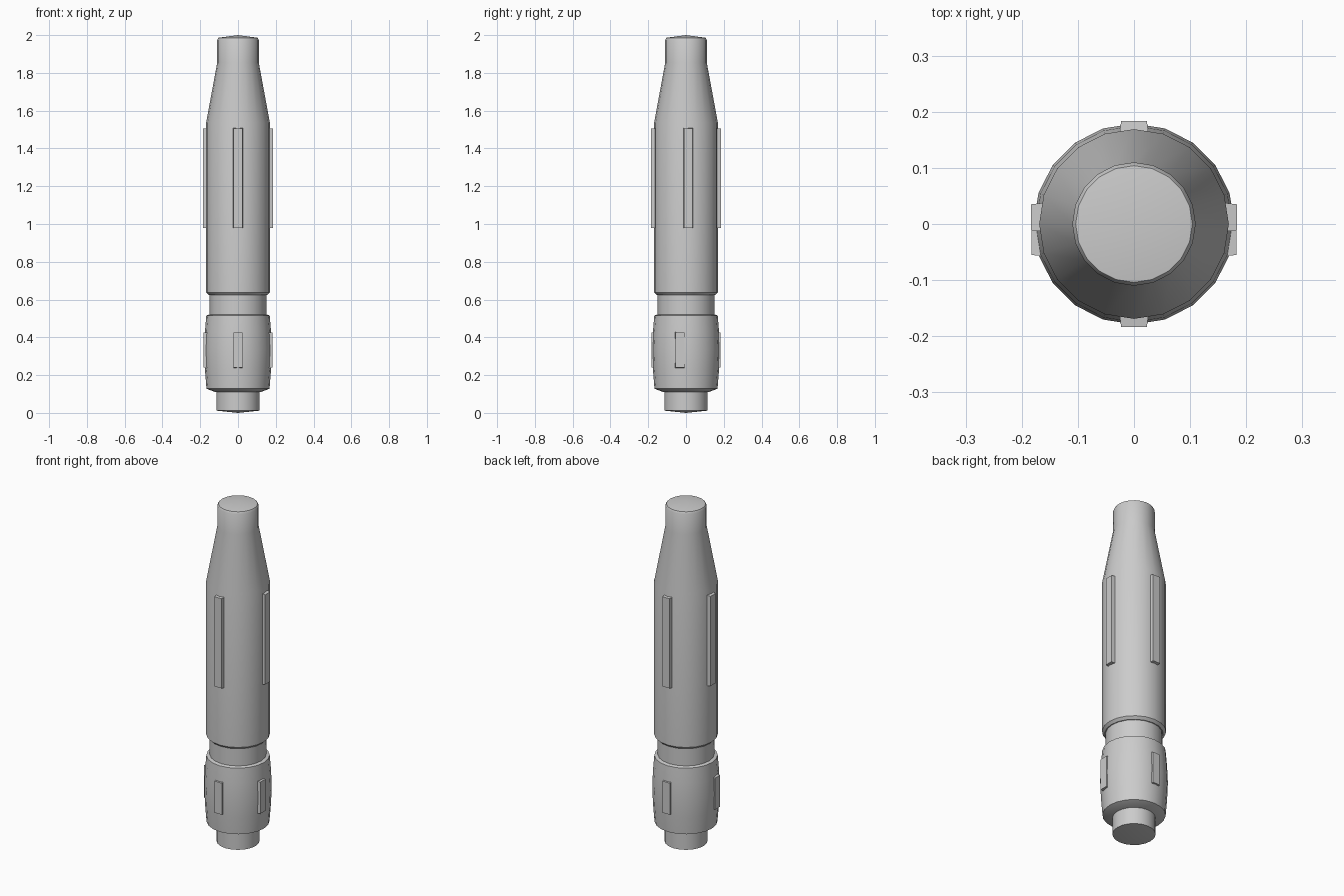
import bpy, bmesh, math

if "Cube" in bpy.data.objects:
    bpy.data.objects.remove(bpy.data.objects["Cube"])

SIDES = 20


def finish(name, bm, smooth):
    bmesh.ops.recalc_face_normals(bm, faces=bm.faces)
    mesh = bpy.data.meshes.new(name)
    bm.to_mesh(mesh)
    bm.free()
    ob = bpy.data.objects.new(name, mesh)
    bpy.context.collection.objects.link(ob)
    if smooth:
        bpy.ops.object.select_all(action='DESELECT')
        bpy.context.view_layer.objects.active = ob
        ob.select_set(True)
        bpy.ops.object.shade_smooth_by_angle(angle=math.radians(30))
    return ob


def lathe(name, profile):
    """Revolve (radius, z) points around z; radius 0 closes to a point."""
    bm = bmesh.new()
    rings = []
    for r, z in profile:
        if r == 0:
            rings.append([bm.verts.new((0, 0, z))] * SIDES)
        else:
            rings.append([bm.verts.new((r * math.cos(a), r * math.sin(a), z))
                          for a in (2 * math.pi * i / SIDES for i in range(SIDES))])
    for lo, hi in zip(rings, rings[1:]):
        for i in range(SIDES):
            j = (i + 1) % SIDES
            bm.faces.new(list(dict.fromkeys((lo[i], lo[j], hi[j], hi[i]))))
    return finish(name, bm, True)


def rail(name, angle, offset, z0, z1, outer):
    """Raised strip along +x, slightly narrowed at its outer face, turned to angle."""
    bm = bmesh.new()
    bmesh.ops.create_cube(bm, size=1)
    for v in bm.verts:
        out = v.co.x > 0
        half = 0.023 if out else 0.028
        end = 0.005 if out else 0
        v.co.z = z1 - end if v.co.z > 0 else z0 + end
        v.co.y = math.copysign(half, v.co.y)
        v.co.x = outer if out else 0.14
        v.co.y += offset
    ob = finish(name, bm, False)
    ob.rotation_euler.z = angle
    return ob


# bottom plug
lathe("bottom_plug", [(0, 0), (0.114, 0.012), (0.114, 0.13), (0, 0.13)])

# bulged lower barrel
lathe("lower_barrel", [(0, 0.11), (0.12, 0.11), (0.167, 0.128), (0.175, 0.23),
                       (0.179, 0.33), (0.175, 0.43), (0.168, 0.515),
                       (0.155, 0.52), (0, 0.52)])

# neck between the barrels
lathe("neck", [(0, 0.5), (0.15, 0.5), (0.15, 0.64), (0, 0.64)])

# long upper body with taper, collar and cap
lathe("upper_body", [(0, 0.623), (0.155, 0.623), (0.169, 0.637), (0.169, 1.535),
                     (0.11, 1.855), (0.11, 1.975), (0.104, 1.986), (0, 2.0)])

# raised strips: front and back are centred, the side ones are shifted in y
for side, angle, up, low in (("right", 0, 0.012, -0.032),
                             ("back", 90, 0, 0),
                             ("left", 180, -0.012, 0.032),
                             ("front", 270, 0, 0)):
    a = math.radians(angle)
    rail("upper_rail_" + side, a, up, 0.975, 1.51, 0.184)
    rail("lower_pad_" + side, a, low, 0.235, 0.43, 0.183)
